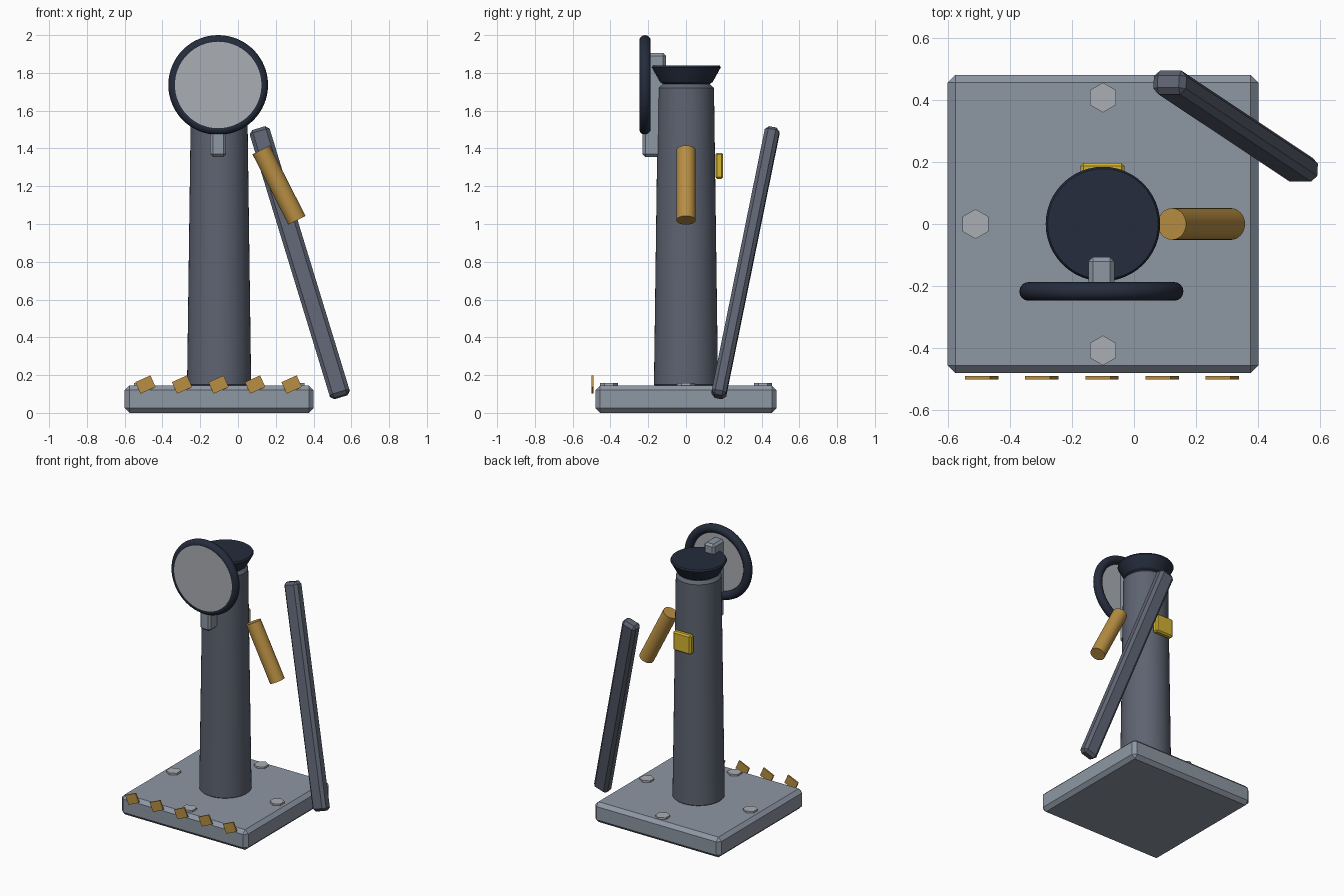
import bpy, math
from math import radians

if "Cube" in bpy.data.objects:
    bpy.data.objects.remove(bpy.data.objects["Cube"])


def mat(name, r, g, b):
    m = bpy.data.materials.new(name)
    m.diffuse_color = (r, g, b, 1)
    m.use_nodes = True
    m.node_tree.nodes["Principled BSDF"].inputs["Base Color"].default_value = m.diffuse_color
    return m


STEEL = mat("steel", 0.27, 0.31, 0.37)
IRON = mat("iron", 0.11, 0.125, 0.165)
NAVY = mat("navy", 0.018, 0.025, 0.045)
PALE = mat("pale", 0.40, 0.42, 0.45)
BRASS = mat("brass", 0.48, 0.27, 0.055)
YELLOW = mat("yellow", 0.65, 0.45, 0.03)


def finish(name, m, bevel=0, segments=1, smooth=False):
    o = bpy.context.object
    o.name = name
    o.data.materials.append(m)
    if bevel:
        b = o.modifiers.new("bevel", 'BEVEL')
        b.width, b.segments = bevel, segments
    if smooth:
        bpy.ops.object.shade_smooth_by_angle(angle=radians(35))
    return o


def box(name, loc, size, m, bevel=0, rot=(0, 0, 0)):
    bpy.ops.mesh.primitive_cube_add(size=1, location=loc, rotation=rot)
    bpy.context.object.scale = size
    bpy.ops.object.transform_apply(location=False, rotation=False, scale=True)
    return finish(name, m, bevel)


def cone(name, loc, r1, r2, depth, m, sides=48, rot=(0, 0, 0), bevel=0):
    bpy.ops.mesh.primitive_cone_add(vertices=sides, radius1=r1, radius2=r2,
                                    depth=depth, location=loc, rotation=rot)
    o = finish(name, m, 0, 1, sides > 8)
    if bevel:
        b = o.modifiers.new("bevel", 'BEVEL')
        b.width, b.segments = bevel, 1
        b.limit_method = 'ANGLE'
    return o


CX = -0.1  # column axis

# base plate and hex bolts
box("base_plate", (CX, 0, 0.0725), (1.0, 0.96, 0.145), STEEL, 0.025)
for i, (dx, dy) in enumerate([(0.41, 0), (-0.41, 0), (0, 0.407), (0, -0.407)]):
    cone(f"bolt_{i + 1}", (CX + dx, dy, 0.145), 0.048, 0.048, 0.026, PALE, 6)

# column and flared cap
cone("column", (CX, 0, 0.935), 0.17, 0.148, 1.61, IRON, bevel=0.02)
cone("cap", (CX, 0, 1.79), 0.135, 0.19, 0.10, NAVY, bevel=0.012)

# round face with rim, and its mounting bracket
box("face_bracket", (CX - 0.005, -0.168, 1.63), (0.084, 0.125, 0.55), STEEL, 0.015)
bpy.ops.mesh.primitive_torus_add(location=(CX - 0.005, -0.217, 1.736),
                                 rotation=(radians(90), 0, 0),
                                 major_radius=0.234, minor_radius=0.03,
                                 major_segments=64, minor_segments=16)
finish("face_rim", NAVY, smooth=True)
cone("face_disc", (CX - 0.005, -0.233, 1.736), 0.234, 0.234, 0.026, PALE, 64,
     (radians(90), 0, 0))

# rear latch block and side handle
box("rear_latch", (CX - 0.002, 0.176, 1.308), (0.142, 0.042, 0.138), YELLOW, 0.01)
cone("side_handle", (0.217, 0, 1.206), 0.051, 0.051, 0.418, BRASS, 32,
     (0, radians(-27), 0))

# long leaning bar
box("leaning_bar", (0.327, 0.315, 0.795), (0.11, 0.078, 1.51), IRON, 0.019,
    (radians(-11), radians(-17), 0))

# row of tilted tags along the front edge
for i in range(5):
    box(f"front_tag_{i + 1}", (-0.49 + 0.1935 * i, -0.495, 0.15),
        (0.088, 0.01, 0.067), BRASS, 0, (0, radians(-24), 0))
